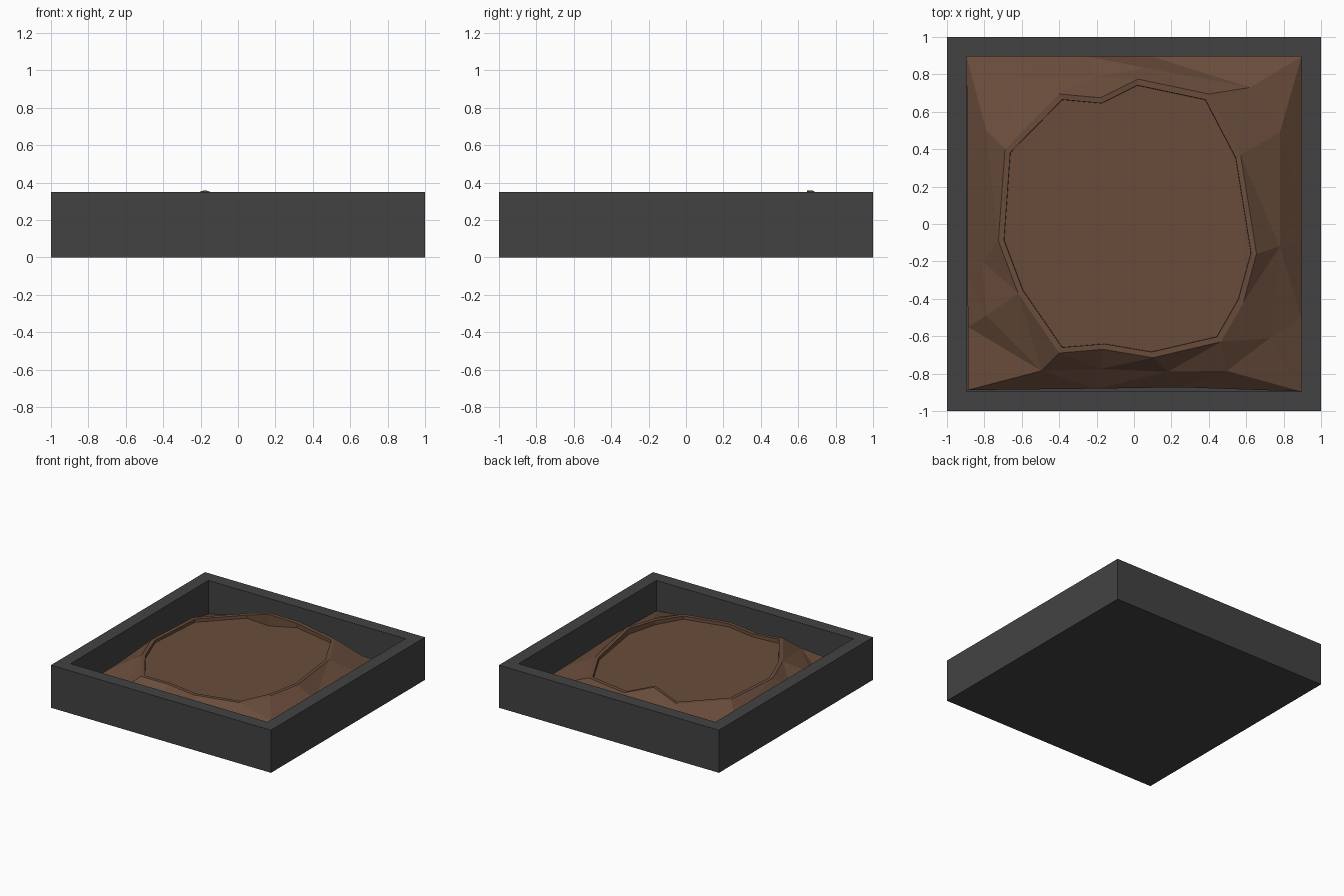
import bpy, bmesh

if "Cube" in bpy.data.objects:
    bpy.data.objects.remove(bpy.data.objects["Cube"])

def material(name, rgb):
    m = bpy.data.materials.new(name)
    m.diffuse_color = (*rgb, 1)
    m.use_nodes = True
    m.node_tree.nodes["Principled BSDF"].inputs["Base Color"].default_value = m.diffuse_color
    return m

charcoal = material("charcoal frame", (0.055, 0.055, 0.055))
brown = material("brown soil", (0.141, 0.073, 0.044))

def make(name, bm, mat):
    bmesh.ops.recalc_face_normals(bm, faces=bm.faces)
    me = bpy.data.meshes.new(name)
    bm.to_mesh(me)
    bm.free()
    me.materials.append(mat)
    ob = bpy.data.objects.new(name, me)
    bpy.context.collection.objects.link(ob)

def bridge(bm, a, b):
    for i in range(len(a)):
        j = (i + 1) % len(a)
        bm.faces.new((a[i], a[j], b[j], b[i]))

# Tray: nested square rings, closed below and on the cavity floor
bm = bmesh.new()
rings = [[bm.verts.new((x * s, y * s, z)) for x, y in ((-1, -1), (1, -1), (1, 1), (-1, 1))]
         for s, z in ((1, 0), (1, 0.35), (0.895, 0.35), (0.895, 0.04))]
for a, b in zip(rings, rings[1:]):
    bridge(bm, a, b)
bm.faces.new(rings[0])
bm.faces.new(rings[-1])
make("tray", bm, charcoal)

# Soil mound: irregular rim, shoulder and foot, all running clockwise from above
rim = [(-.40, .695), (-.18, .675), (.02, .775), (.40, .695), (.57, .37), (.655, -.16), (.585, -.42),
       (.465, -.63), (.10, -.715), (-.165, -.67), (-.40, -.69), (-.62, -.37), (-.725, -.09), (-.69, .40)]
shoulder = [(-.62, .79), (-.21, .785), (.06, .835), (.62, .73), (.78, .49), (.78, -.12), (.725, -.61),
            (.495, -.785), (.18, -.79), (-.18, -.775), (-.495, -.785), (-.79, -.49), (-.81, -.20), (-.79, .50)]
foot = [(-.895, .895), (-.25, .895), (.10, .895), (.895, .895), (.895, .10), (.895, -.09), (.895, -.50),
        (.895, -.895), (.25, -.873), (-.20, -.88), (-.888, -.888), (-.888, -.55), (-.89, -.29), (-.892, .30)]
rim_z = [.29, .359, .30, .29, .29, .31, .30, .29, .29, .29, .30, .29, .285, .29]
shoulder_z = [.18, .22, .22, .20, .19, .21, .20, .20, .20, .20, .21, .20, .20, .21]
foot_z = [.075, .10, .10, .09, .10, .11, .11, .10, .11, .11, .11, .12, .12, .11]

bm = bmesh.new()
def loop(points, heights, s=1.0):
    cx = -0.03
    return [bm.verts.new((cx + (x - cx) * s, y * s, z)) for (x, y), z in zip(points, heights)]

loops = [loop(foot, [0.04] * 14),
         loop(foot, foot_z),
         loop(shoulder, shoulder_z),
         loop(rim, rim_z),
         loop(rim, rim_z, 0.957),
         loop(rim, [0.265] * 14, 0.955)]
for a, b in zip(loops, loops[1:]):
    bridge(bm, a, b)
bm.faces.new(loops[-1])
bm.faces.new(loops[0])
bmesh.ops.triangulate(bm, faces=[f for f in bm.faces if len(f.verts) == 4])
make("soil_mound", bm, brown)
